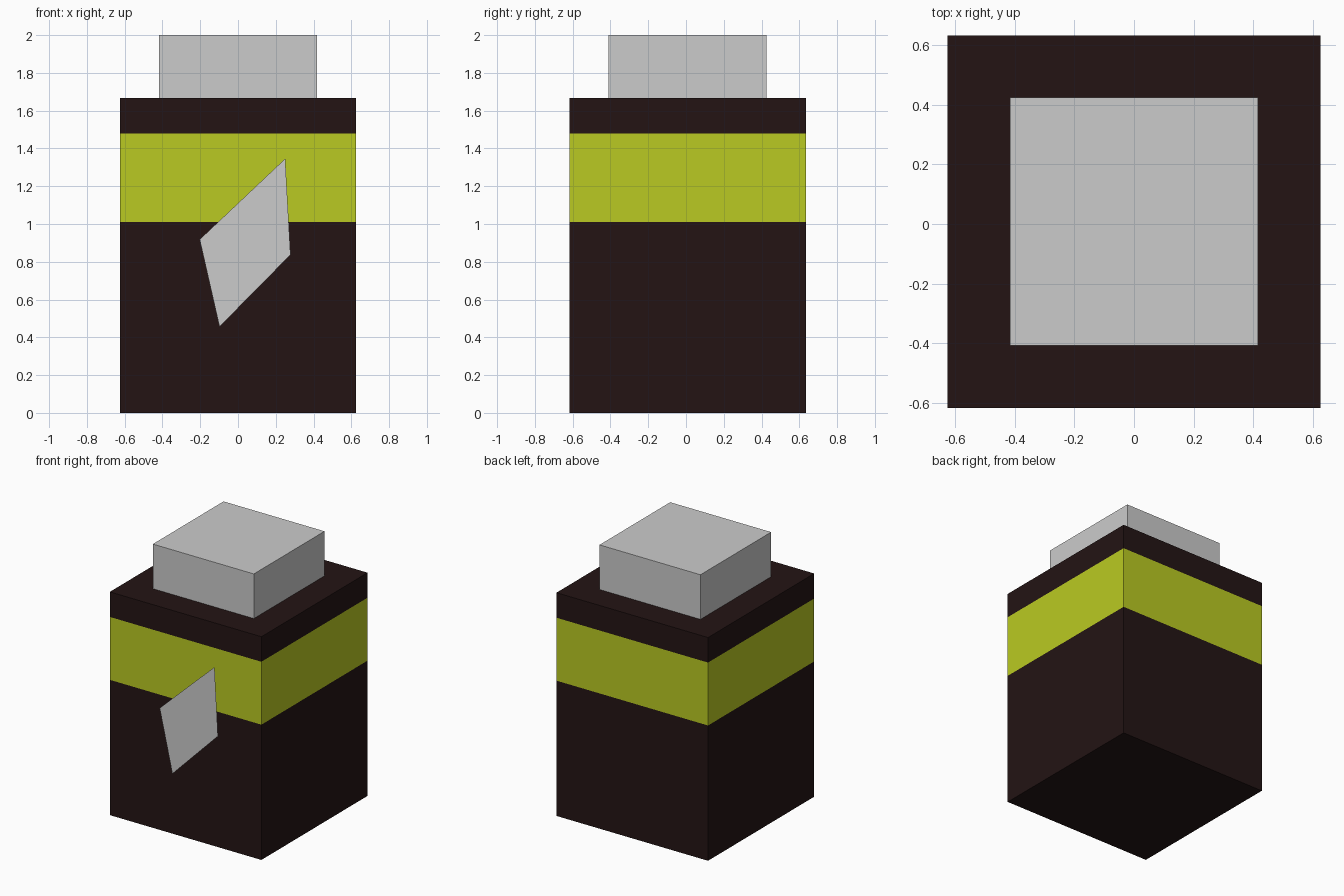
import bpy
import bmesh

if "Cube" in bpy.data.objects:
    bpy.data.objects.remove(bpy.data.objects["Cube"])

Y_SHIFT = 0.008   # the floating bolt sits in front, so the block is set slightly back


def material(name, rgb):
    mat = bpy.data.materials.new(name)
    mat.diffuse_color = (*rgb, 1.0)
    mat.use_nodes = True
    mat.node_tree.nodes["Principled BSDF"].inputs["Base Color"].default_value = mat.diffuse_color
    return mat


def add_object(name, bm, mat=None):
    mesh = bpy.data.meshes.new(name)
    bm.to_mesh(mesh)
    bm.free()
    obj = bpy.data.objects.new(name, mesh)
    bpy.context.collection.objects.link(obj)
    if mat:
        mesh.materials.append(mat)
    return obj


def block(name, half, z0, z1, mat=None, bottom=False, top=False):
    """Square block; hidden ends are left open so stacked parts join cleanly."""
    bm = bmesh.new()
    bmesh.ops.create_cube(bm, size=1.0)
    for v in bm.verts:
        v.co.x *= 2 * half
        v.co.y = v.co.y * 2 * half + Y_SHIFT
        v.co.z = z1 if v.co.z > 0 else z0
    bm.normal_update()
    hidden = [f for f in bm.faces
              if (f.normal.z < -0.5 and not bottom) or (f.normal.z > 0.5 and not top)]
    bmesh.ops.delete(bm, geom=hidden, context='FACES_ONLY')
    return add_object(name, bm, mat)


dark = material("dark_casing", (0.017, 0.007, 0.007))
lime = material("lime_band", (0.491, 0.591, 0.016))

# Casing: lower part, coloured band, upper rim
block("lower_casing", 0.626, 0.0, 1.01, dark, bottom=True)
block("colour_band", 0.626, 1.01, 1.48, lime)
block("upper_casing", 0.626, 1.48, 1.667, dark, top=True)

# Terminal on top
block("terminal", 0.417, 1.667, 2.0, bottom=True, top=True)

# Flat bolt symbol just in front of the casing
outline = [(0.25, 1.346), (-0.203, 0.918), (0.01, 0.762),
           (-0.098, 0.456), (0.278, 0.837), (0.073, 1.021)]
bm = bmesh.new()
bm.faces.new([bm.verts.new((x, -0.634, z)) for x, z in outline])
bmesh.ops.triangulate(bm, faces=bm.faces[:])
add_object("bolt_symbol", bm)
